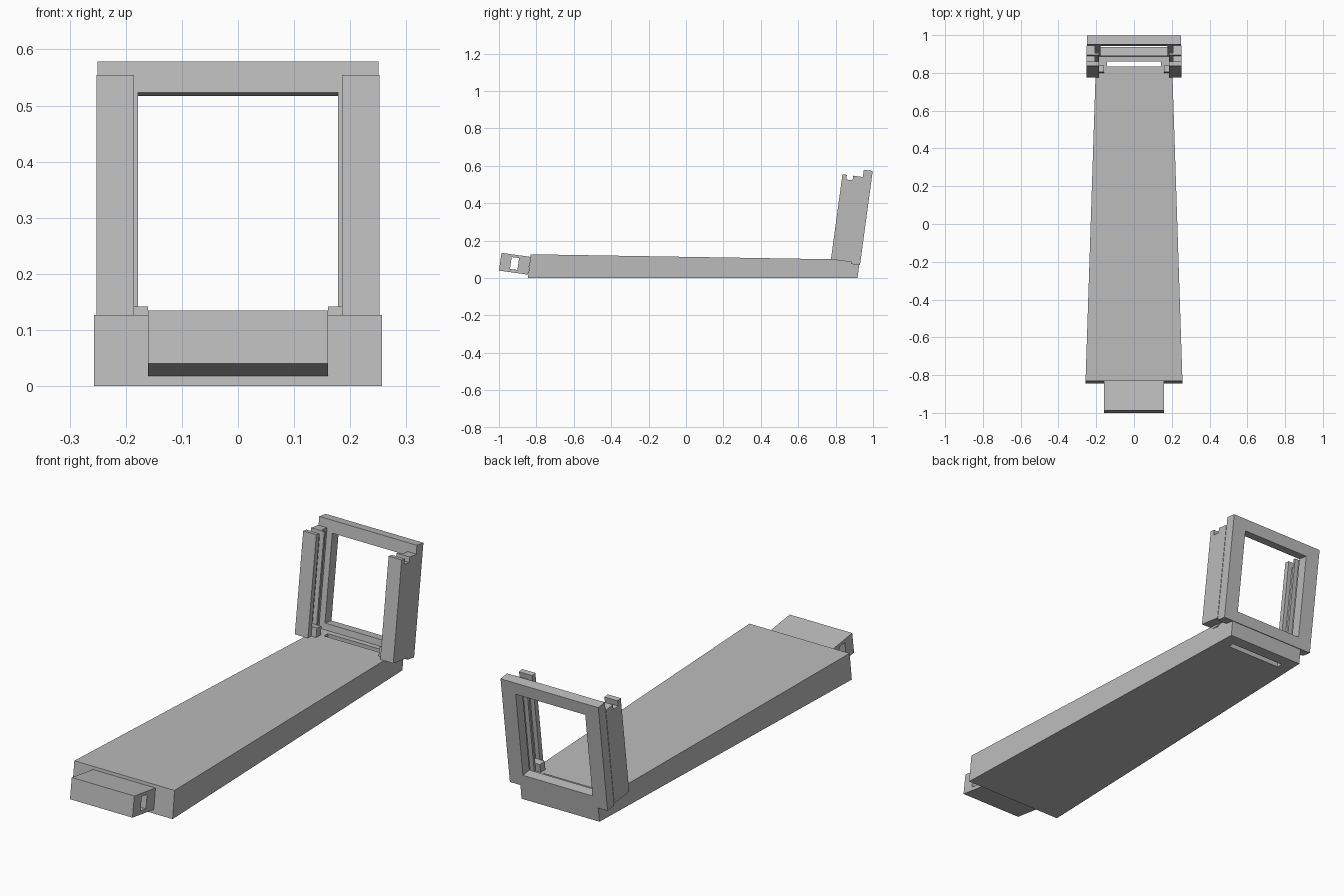
import bpy
import bmesh
from math import radians
from mathutils import Matrix, Vector

if "Cube" in bpy.data.objects:
    bpy.data.objects.remove(bpy.data.objects["Cube"], do_unlink=True)

grey = bpy.data.materials.new("plain_grey")
grey.use_nodes = True
colour = (0.5, 0.5, 0.5, 1.0)
grey.diffuse_color = colour
grey.node_tree.nodes["Principled BSDF"].inputs["Base Color"].default_value = colour

# Local frames of the tilted parts: y runs through the depth, z up the height
FRAME = Matrix.Translation((0, 0.775, 0.1)) @ Matrix.Rotation(radians(-7.7), 4, 'X')
TAB = Matrix.Translation((0, -1.0, 0.04)) @ Matrix.Rotation(radians(-8.1), 4, 'X')


def finish(name, bm, matrix=None):
    """Turn a bmesh into a grey, flat-shaded object."""
    if matrix:
        bm.transform(matrix)
    bmesh.ops.recalc_face_normals(bm, faces=bm.faces)
    mesh = bpy.data.meshes.new(name)
    bm.to_mesh(mesh)
    bm.free()
    mesh.materials.append(grey)
    obj = bpy.data.objects.new(name, mesh)
    bpy.context.collection.objects.link(obj)
    return obj


def add_box(bm, x, y, z):
    """Add a box given its (low, high) limits on each axis."""
    size = Matrix.Diagonal((x[1] - x[0], y[1] - y[0], z[1] - z[0], 1))
    centre = Matrix.Translation((sum(x) / 2, sum(y) / 2, sum(z) / 2))
    bmesh.ops.create_cube(bm, size=1, matrix=centre @ size)


def pierced_block(name, outer_a, outer_b, inner_a, inner_b, matrix=None):
    """Four-sided block with a four-sided hole running from side a to side b."""
    bm = bmesh.new()
    loops = [[bm.verts.new(p) for p in loop]
             for loop in (outer_a, outer_b, inner_b, inner_a)]
    for i in range(4):
        p, q = loops[i], loops[(i + 1) % 4]
        for k in range(4):
            n = (k + 1) % 4
            bm.faces.new((p[k], p[n], q[n], q[k]))
    return finish(name, bm, matrix)


def rect(a, b):
    """Corners of a rectangle from two (low, high) ranges."""
    return [(a[0], b[0]), (a[1], b[0]), (a[1], b[1]), (a[0], b[1])]


# Long tapered base with a narrow slot near the back
def half_width(y):
    return 0.257 - (y + 0.845) * 0.0327


def top_height(y):
    return 0.127 - (y + 0.83) * 0.0165


def base_loop(front, back, top):
    corners = []
    for y, signs in ((front, (-1, 1)), (back, (1, -1))):
        for s in signs:
            corners.append((s * half_width(y), y, top_height(y) if top else 0))
    return corners


slot = rect((-0.143, 0.143), (0.833, 0.861))
pierced_block("base",
              base_loop(-0.845, 0.917, False), base_loop(-0.83, 0.93, True),
              [(x, y, 0) for x, y in slot],
              [(x, y, top_height(y)) for x, y in slot])

# Front tab with a sideways through-hole
tab_side = rect((0, 0.157), (0, 0.096))
tab_hole = rect((0.057, 0.097), (0.017, 0.081))
pierced_block("front_tab",
              [(-0.16, y, z) for y, z in tab_side], [(0.16, y, z) for y, z in tab_side],
              [(-0.16, y, z) for y, z in tab_hole], [(0.16, y, z) for y, z in tab_hole],
              TAB)

# Upright window plate at the back
plate = rect((-0.25, 0.25), (-0.01, 0.498))
window = rect((-0.178, 0.178), (0.043, 0.442))
pierced_block("window_frame",
              [(x, 0.11, z) for x, z in plate], [(x, 0.158, z) for x, z in plate],
              [(x, 0.11, z) for x, z in window], [(x, 0.158, z) for x, z in window],
              FRAME)

# Grooved side rails: front post, groove, rib, groove
EDGE = 0.252
RAIL = [  # inner x, depth range, top height
    (0.185, (0, 0.024), 0.459),
    (0.206, (0.024, 0.058), 0.434),
    (0.185, (0.058, 0.069), 0.459),
    (0.206, (0.069, 0.11), 0.459),
]
for side, s in (("left", 1), ("right", -1)):
    bm = bmesh.new()
    for inner, depth, top in RAIL:
        add_box(bm, sorted((s * inner, s * EDGE)), depth, (0, top))
    finish(side + "_rail", bm, FRAME)

    # Small stop at the foot of the front groove
    bm = bmesh.new()
    add_box(bm, sorted((s * 0.16, s * 0.207)), (0.024, 0.058), (-0.01, 0.046))
    finish(side + "_groove_stop", bm, FRAME)
